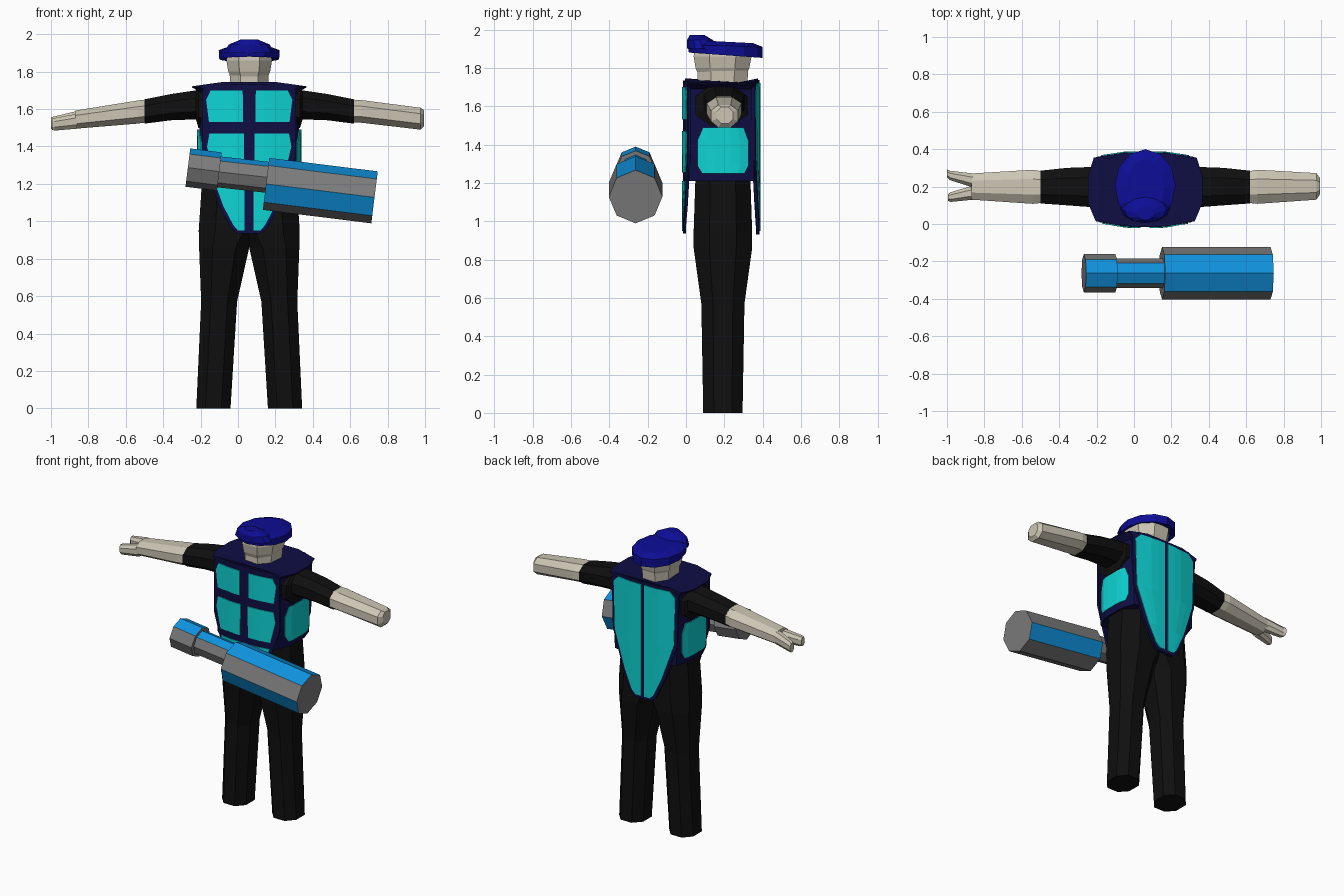
import bpy, bmesh, math
from mathutils import Vector

if "Cube" in bpy.data.objects:
    bpy.data.objects.remove(bpy.data.objects["Cube"])

CX = 0.06  # body centre line


def material(name, srgb):
    col = [(c / 255 / 12.92 if c < 11 else ((c / 255 + 0.055) / 1.055) ** 2.4) for c in srgb] + [1]
    m = bpy.data.materials.new(name)
    m.use_nodes = True
    m.diffuse_color = col
    m.node_tree.nodes["Principled BSDF"].inputs["Base Color"].default_value = col
    return m


NAVY = material("navy", (15, 14, 68))
TEAL = material("turquoise", (14, 212, 212))
BLACK = material("black", (15, 15, 15))
SKIN = material("skin", (204, 197, 180))
HAT = material("royal blue", (13, 13, 150))
GRAY = material("gray", (124, 124, 124))
BLUE = material("bright blue", (16, 146, 222))


def build(name, verts, faces, mats, solid=0.0):
    me = bpy.data.meshes.new(name)
    bm = bmesh.new()
    vs = [bm.verts.new(v) for v in verts]
    for f in faces:
        bm.faces.new([vs[i] for i in f])
    bmesh.ops.recalc_face_normals(bm, faces=bm.faces)
    bm.to_mesh(me)
    bm.free()
    for m in mats:
        me.materials.append(m)
    ob = bpy.data.objects.new(name, me)
    bpy.context.collection.objects.link(ob)
    if solid:
        mod = ob.modifiers.new("thickness", 'SOLIDIFY')
        mod.thickness, mod.offset = solid, 0
    return ob


def loft(name, rings, *mats):
    """Skin a stack of rings with equal point counts and cap both ends."""
    n = len(rings[0])
    verts = [p for r in rings for p in r]
    faces = [(i * n + j, i * n + (j + 1) % n, (i + 1) * n + (j + 1) % n, (i + 1) * n + j)
             for i in range(len(rings) - 1) for j in range(n)]
    faces += [range(n), range(len(verts) - n, len(verts))]
    return build(name, verts, faces, mats)


def oct2(u0, u1, v0, v1, c=0.27):
    """Rectangle with chamfered corners."""
    a, b = (u1 - u0) * c, (v1 - v0) * c
    return [(u0 + a, v0), (u1 - a, v0), (u1, v0 + b), (u1, v1 - b),
            (u1 - a, v1), (u0 + a, v1), (u0, v1 - b), (u0, v0 + b)]


def z_ring(z, x0, x1, y0, y1, c=0.27):
    return [(x, y, z) for x, y in oct2(x0, x1, y0, y1, c)]


def x_ring(x, y0, y1, z0, z1, c=0.27):
    return [(x, y, z) for y, z in oct2(y0, y1, z0, z1, c)]


def patch(name, rows, cols, place, mat, solid):
    """Sheet from rows (z, low, high), laid on a surface by place(u, z)."""
    verts = [place(lo + (hi - lo) * j / cols, z) for z, lo, hi in rows for j in range(cols + 1)]
    w = cols + 1
    faces = [(i * w + j, i * w + j + 1, (i + 1) * w + j + 1, (i + 1) * w + j)
             for i in range(len(rows) - 1) for j in range(cols)]
    return build(name, verts, faces, [mat], solid)


# Trousers: (z, inner, outer, front, back) measured from the centre line
LEG = [(0, .10, .283, .09, .295), (.57, .065, .257, .08, .305), (.86, 0, .268, .04, .345),
       (.95, -.06, .27, .04, .345), (1.25, -.06, .25, .05, .335)]
# Sleeve and forearm: (distance, y0, y1, z0, z1)
SLEEVE = [(.18, .05, .32, 1.50, 1.71), (.272, .05, .32, 1.50, 1.705), (.285, .09, .305, 1.545, 1.70),
          (.42, .10, .30, 1.54, 1.68), (.56, .11, .285, 1.522, 1.652)]
for s, side in ((1, "left"), (-1, "right")):
    loft(side + "_leg", [z_ring(z, CX + s * a, CX + s * b, y0, y1) for z, a, b, y0, y1 in LEG], BLACK)
    loft(side + "_sleeve", [x_ring(CX + s * d, *r) for d, *r in SLEEVE], BLACK)

# Closed left hand
loft("left_forearm", [x_ring(.62, .112, .283, 1.527, 1.65), x_ring(.66, .108, .29, 1.527, 1.648),
                      x_ring(.975, .13, .272, 1.49, 1.607), x_ring(.995, .16, .245, 1.51, 1.595)], SKIN)
# Open right hand with two prongs
loft("right_forearm", [x_ring(-.50, .112, .283, 1.527, 1.65), x_ring(-.54, .108, .29, 1.522, 1.645),
                       x_ring(-.87, .13, .27, 1.495, 1.592)], SKIN)
loft("front_prong", [x_ring(-.86, .13, .205, 1.495, 1.575), x_ring(-.98, .118, .17, 1.485, 1.552),
                     x_ring(-.995, .125, .16, 1.49, 1.548)], SKIN)
loft("back_prong", [x_ring(-.86, .195, .27, 1.505, 1.59), x_ring(-.985, .235, .285, 1.49, 1.56),
                    x_ring(-1.0, .25, .292, 1.495, 1.555)], SKIN)


# Vest body
def vest_ring(z, w, slope=0.0):
    half = [(.14, -.004), (w - .04, .015), (w, .11), (w, .26), (w - .03, .355), (.14, .375)]
    pts = half + [(-x, y) for x, y in reversed(half)]
    return [(CX + x, y, z - slope * max(0, abs(x) - .14)) for x, y in pts]


loft("vest", [vest_ring(1.21, .265), vest_ring(1.35, .27), vest_ring(1.69, .262),
              vest_ring(1.735, .305, .12), vest_ring(1.745, .305, .14)], NAVY)


# Curved vest surfaces
def front_at(s, lift):
    return lambda u, z: (CX + s * u, -.008 - lift + max(0, abs(u) - .1) * .17, z)


def back_at(s, lift):
    return lambda u, z: (CX + s * u, .374 + lift - max(0, abs(u) - .1) * .15, z)


def side_at(s):
    def place(y, z):
        x = .27 - max(0, .11 - y) * .41 - max(0, y - .26) * .3
        return (CX + s * (x + .006), y, z)
    return place


FRONT_PLATE = [(1.735, -.2, .2), (1.70, -.25, .25), (1.35, -.25, .25), (1.21, -.205, .205),
               (1.08, -.16, .16), (.96, -.095, .095), (.935, -.06, .06)]
BACK_PLATE = [(1.738, -.2, .2), (1.70, -.255, .255), (1.35, -.245, .245), (1.10, -.16, .16),
              (.96, -.095, .095), (.93, -.06, .06)]
patch("front_plate", FRONT_PLATE, 6, front_at(1, 0), NAVY, .014)
patch("back_plate", BACK_PLATE, 6, back_at(1, 0), NAVY, .018)

UPPER = [(1.53, .033, .215), (1.65, .033, .23), (1.70, .036, .205)]
MIDDLE = [(1.255, .03, .19), (1.40, .028, .225), (1.47, .028, .212)]
LOWER = [(.95, .024, .06), (.98, .024, .085), (1.08, .024, .138), (1.21, .024, .185)]
BACK = [(.95, .011, .055), (.98, .011, .085), (1.10, .011, .14), (1.35, .011, .225),
        (1.68, .011, .235), (1.72, .011, .195)]
SIDE = [(1.25, .085, .305), (1.29, .06, .325), (1.42, .06, .325), (1.49, .09, .30)]
for s, side in ((1, "left"), (-1, "right")):
    for label, rows in (("upper", UPPER), ("middle", MIDDLE), ("lower", LOWER)):
        patch(f"{side}_{label}_front_panel", rows, 4, front_at(s, .010), TEAL, .005)
    patch(side + "_back_panel", BACK, 4, back_at(s, .012), TEAL, .005)
    patch(side + "_side_panel", SIDE, 6, side_at(s), TEAL, .006)

# Neck and head
loft("neck", [z_ring(1.72, CX - .10, CX + .10, .06, .32), z_ring(1.79, CX - .105, CX + .105, .06, .325)], SKIN)
loft("head", [z_ring(1.775, CX - .10, CX + .10, .06, .32), z_ring(1.80, CX - .112, CX + .112, .05, .33),
              z_ring(1.86, CX - .122, CX + .122, .04, .342), z_ring(1.90, CX - .115, CX + .115, .045, .335)], SKIN)


# Beret with a raised front
def oval(z, hx, y0, y1, tilt=0.0, n=12):
    yc, hy = (y0 + y1) / 2, (y1 - y0) / 2
    return [(CX + hx * math.cos(t), yc + hy * math.sin(t), z - tilt * math.sin(t))
            for t in (math.tau * k / n for k in range(n))]


loft("beret", [oval(1.885, .125, .04, .345, .01), oval(1.866, .16, .015, .40, .014),
               oval(1.915, .163, .008, .40, .006), oval(1.937, .10, .04, .35, .008)], HAT)
loft("beret_peak", [oval(1.90, .135, .006, .17), oval(1.945, .11, .005, .14),
                    oval(1.972, .045, .02, .095)], HAT)


# Octagonal tool: ends given as (x, z), corner pointing up
def barrel(name, a, b, r, ry, blue_faces):
    a, b = Vector((a[0], -.263, a[1])), Vector((b[0], -.263, b[1]))
    d = (b - a).normalized()
    up = Vector((-d.z, 0, d.x))
    rings = [[p + up * r * math.cos(t) + Vector((0, -ry * math.sin(t), 0))
              for t in (math.tau * k / 8 for k in range(8))] for p in (a, b)]
    ob = loft(name, rings, GRAY, BLUE)
    for i in blue_faces:
        ob.data.polygons[i].material_index = 1


barrel("tool_body", (.15, 1.2), (.73, 1.128), .14, .14, (0, 2, 5, 7))
barrel("tool_shaft", (-.11, 1.265), (.16, 1.235), .083, .078, (0, 7))
barrel("tool_grip", (-.268, 1.287), (-.10, 1.266), .103, .103, (0, 7))
